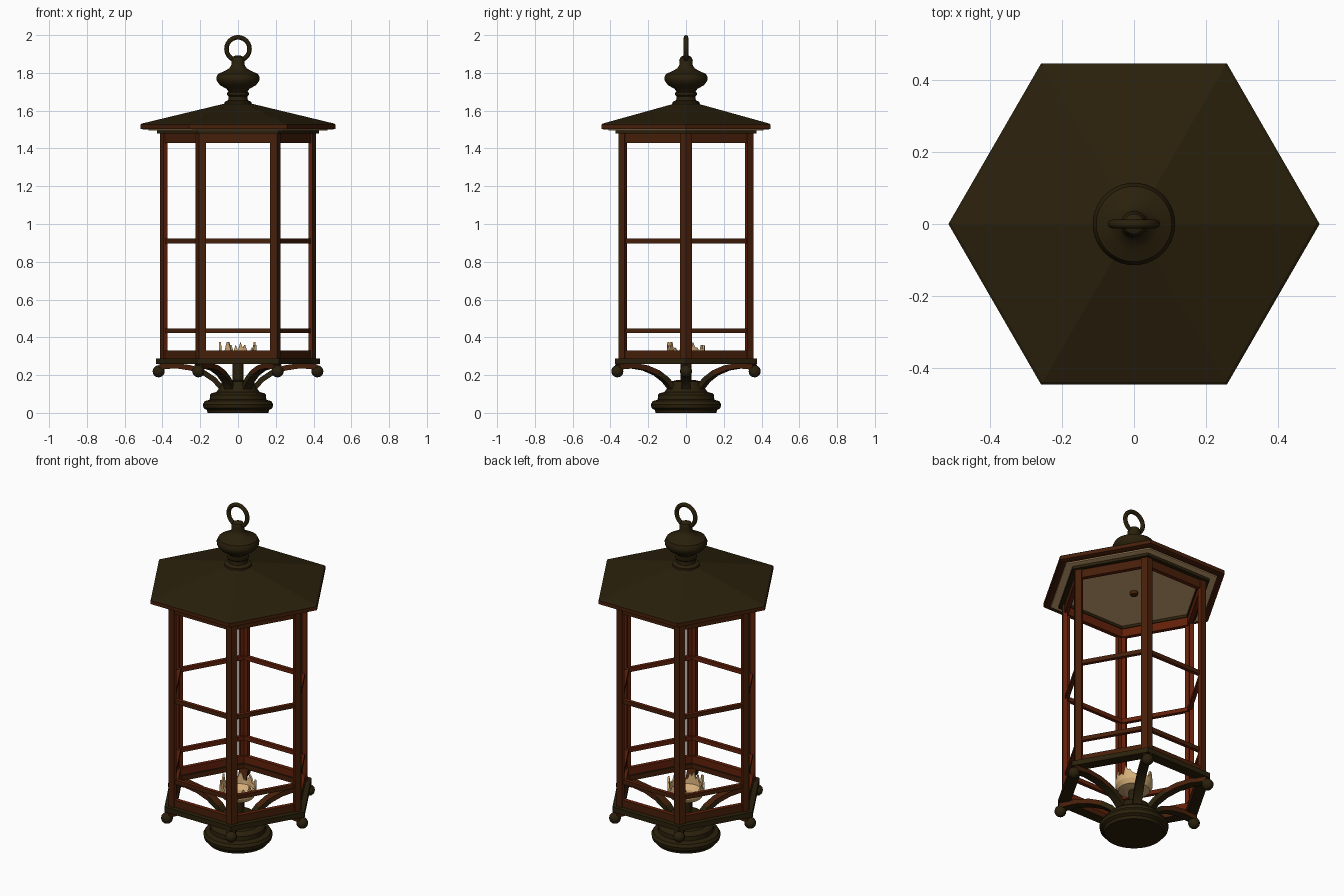
import bpy, bmesh, math, random
from mathutils import Vector

if "Cube" in bpy.data.objects:
    bpy.data.objects.remove(bpy.data.objects["Cube"])
random.seed(4)

def mat(name, c):
    m = bpy.data.materials.new(name)
    m.diffuse_color = (*c, 1)
    m.use_nodes = True
    m.node_tree.nodes["Principled BSDF"].inputs["Base Color"].default_value = m.diffuse_color
    return m

OLIVE = mat("dark olive metal", (0.023, 0.0145, 0.0035))
BROWN = mat("brown rusted metal", (0.062, 0.014, 0.003))
RED = mat("red rust", (0.125, 0.015, 0.003))
CREAM = mat("cream wax", (0.66, 0.42, 0.19))

def make(name, verts, faces, mats, rule=None, smooth=False):
    me = bpy.data.meshes.new(name)
    me.from_pydata([tuple(v) for v in verts], [], faces)
    bm = bmesh.new()
    bm.from_mesh(me)
    bmesh.ops.remove_doubles(bm, verts=bm.verts, dist=1e-5)
    bmesh.ops.recalc_face_normals(bm, faces=bm.faces)
    bm.to_mesh(me)
    bm.free()
    ob = bpy.data.objects.new(name, me)
    bpy.context.collection.objects.link(ob)
    for m in mats:
        me.materials.append(m)
    if rule:
        for p in me.polygons:
            p.material_index = rule(p)
    if smooth:
        bpy.ops.object.select_all(action='DESELECT')
        ob.select_set(True)
        bpy.context.view_layer.objects.active = ob
        bpy.ops.object.shade_smooth_by_angle(angle=math.radians(40))
    return ob

def lathe(name, prof, n, mats, closed=False, smooth=False, rule=None):
    """Revolve (radius, z) points; the first spoke lies on +x."""
    v, f, k = [], [], len(prof)
    for i in range(n):
        a = 2 * math.pi * i / n
        v += [(r * math.cos(a), r * math.sin(a), z) for r, z in prof]
    for i in range(n):
        j = (i + 1) % n
        for s in range(k if closed else k - 1):
            t = (s + 1) % k
            f.append((i * k + s, j * k + s, j * k + t, i * k + t))
    if not closed:
        f.append([i * k for i in range(n)])
        f.append([i * k + k - 1 for i in range(n)])
    return make(name, v, f, mats, rule, smooth)

# faces pointing away from the axis are brown, the rest red
def outward(p):
    c = Vector((p.center.x, p.center.y, 0))
    return 0 if p.normal.dot(c.normalized()) > 0.3 else 1

def hex_ring(name, ro, ri, z0, z1, mats, rule=None):
    return lathe(name, [(ro, z0), (ro, z1), (ri, z1), (ri, z0)], 6, mats, True, False, rule)

# cage rails and glazing bars
hex_ring("bottom_rail", 0.403, 0.375, 0.285, 0.33, [BROWN, RED], outward)
hex_ring("top_rail", 0.403, 0.375, 1.43, 1.485, [BROWN, RED], outward)
hex_ring("lower_bar", 0.398, 0.374, 0.423, 0.447, [BROWN, RED], outward)
hex_ring("middle_bar", 0.398, 0.374, 0.898, 0.922, [BROWN, RED], outward)
hex_ring("base_ring", 0.435, 0.365, 0.258, 0.288, [OLIVE, BROWN],
         lambda p: 1 if outward(p) and abs(p.normal.z) < 0.5 else 0)
hex_ring("top_ring", 0.43, 0.37, 1.478, 1.502, [OLIVE])

# V-section corner posts
for i in range(6):
    a = math.pi / 3 * i
    er, et = Vector((math.cos(a), math.sin(a), 0)), Vector((-math.sin(a), math.cos(a), 0))
    L, t = 0.036, 0.024
    c30, s30 = math.cos(math.pi / 6), 0.5
    sec = [(0.412, 0), (0.412 - L * s30, L * c30),
           (0.412 - L * s30 - t * c30, L * c30 - t * s30), (0.412 - t / c30, 0),
           (0.412 - L * s30 - t * c30, -L * c30 + t * s30), (0.412 - L * s30, -L * c30)]
    v = [er * x + et * y + Vector((0, 0, z)) for z in (0.285, 1.485) for x, y in sec]
    f = [(s, (s + 1) % 6, (s + 1) % 6 + 6, s + 6) for s in range(6)]
    f += [(0, 1, 2, 3), (0, 3, 4, 5), (6, 7, 8, 9), (6, 9, 10, 11)]
    make(f"corner_post_{i}", v, f, [BROWN, RED], outward)

    # curved support arm, a swept bar, rusted on its outer half
    path = [(0.075, 0.09), (0.09, 0.135), (0.125, 0.175), (0.18, 0.212),
            (0.25, 0.238), (0.33, 0.25), (0.42, 0.243)]
    v, f, n = [], [], len(path)
    for k in range(n):
        p, q = Vector(path[max(k - 1, 0)]), Vector(path[min(k + 1, n - 1)])
        d = (q - p).normalized()
        for w, h in ((-.024, -.014), (.024, -.014), (.024, .014), (-.024, .014)):
            r, z = path[k][0] - d.y * h, path[k][1] + d.x * h
            v.append(er * r + et * w + Vector((0, 0, z)))
    for k in range(n - 1):
        for s in range(4):
            u = (s + 1) % 4
            f.append((k * 4 + s, k * 4 + u, k * 4 + u + 4, k * 4 + s + 4))
    f += [(0, 1, 2, 3), tuple(range(4 * n - 4, 4 * n))]
    make(f"support_arm_{i}", v, f, [OLIVE, BROWN],
         lambda p: 1 if p.center.z > 0.2 and p.normal.z > -0.3 else 0, True)

    # ball at the arm tip
    ball = [(0.032 * math.sin(math.pi * k / 10) + 1e-7, 0.22 - 0.032 * math.cos(math.pi * k / 10))
            for k in range(11)]
    ob = lathe(f"arm_ball_{i}", ball, 16, [OLIVE], smooth=True)
    ob.location = er * 0.42

# turned foot and centre column
lathe("foot", [(0.16, 0), (0.165, 0.015), (0.182, 0.025), (0.186, 0.045), (0.176, 0.062),
               (0.15, 0.07), (0.148, 0.095), (0.138, 0.105), (0.115, 0.11), (0.10, 0.13),
               (0.085, 0.165), (0.045, 0.175)], 40, [OLIVE], smooth=True)
lathe("centre_column", [(0.029, 0.15), (0.029, 0.262)], 20, [OLIVE], smooth=True)

# ragged wax cup
n, v, f = 48, [], []
tops = [random.choice((0.318, 0.325, 0.33, 0.345, 0.36, 0.374)) for _ in range(n)]
for i in range(n):
    a = 2 * math.pi * i / n
    for r, z in ((0.05, 0.258), (0.085, 0.265), (0.1, 0.29), (0.1, tops[i]),
                 (0.09, tops[i]), (0.085, 0.3), (0.05, 0.28)):
        v.append((r * math.cos(a), r * math.sin(a), z))
for i in range(n):
    j = (i + 1) % n
    f += [(i * 7 + s, j * 7 + s, j * 7 + s + 1, i * 7 + s + 1) for s in range(6)]
f += [[i * 7 for i in range(n)], [i * 7 + 6 for i in range(n)]]
make("wax_cup", v, f, [CREAM])

# roof with brown lower rim, and pale ceiling
lathe("roof", [(0.50, 1.50), (0.517, 1.504), (0.517, 1.526), (0.508, 1.532), (0.06, 1.64)],
      6, [OLIVE, BROWN], rule=lambda p: 1 if p.center.z < 1.52 else 0)
lathe("ceiling", [(0.475, 1.494), (0.475, 1.501)], 6, [CREAM])
lathe("ceiling_boss", [(0.02, 1.475), (0.022, 1.496)], 16, [BROWN], smooth=True)

# finial and hanging ring
lathe("finial", [(0.075, 1.62), (0.072, 1.645), (0.052, 1.655), (0.05, 1.675), (0.058, 1.683),
                 (0.058, 1.695), (0.05, 1.70), (0.06, 1.715), (0.095, 1.735), (0.112, 1.757),
                 (0.115, 1.775), (0.105, 1.795), (0.07, 1.81), (0.045, 1.825), (0.034, 1.845),
                 (0.036, 1.865), (0.028, 1.885), (0.012, 1.893)], 40, [OLIVE], smooth=True)
bpy.ops.mesh.primitive_torus_add(major_radius=0.061, minor_radius=0.012, major_segments=40,
                                 minor_segments=12, location=(0, 0, 1.927),
                                 rotation=(math.pi / 2, 0, 0))
ring = bpy.context.object
ring.name = "hanging_ring"
ring.data.materials.append(OLIVE)
bpy.ops.object.shade_smooth_by_angle()
